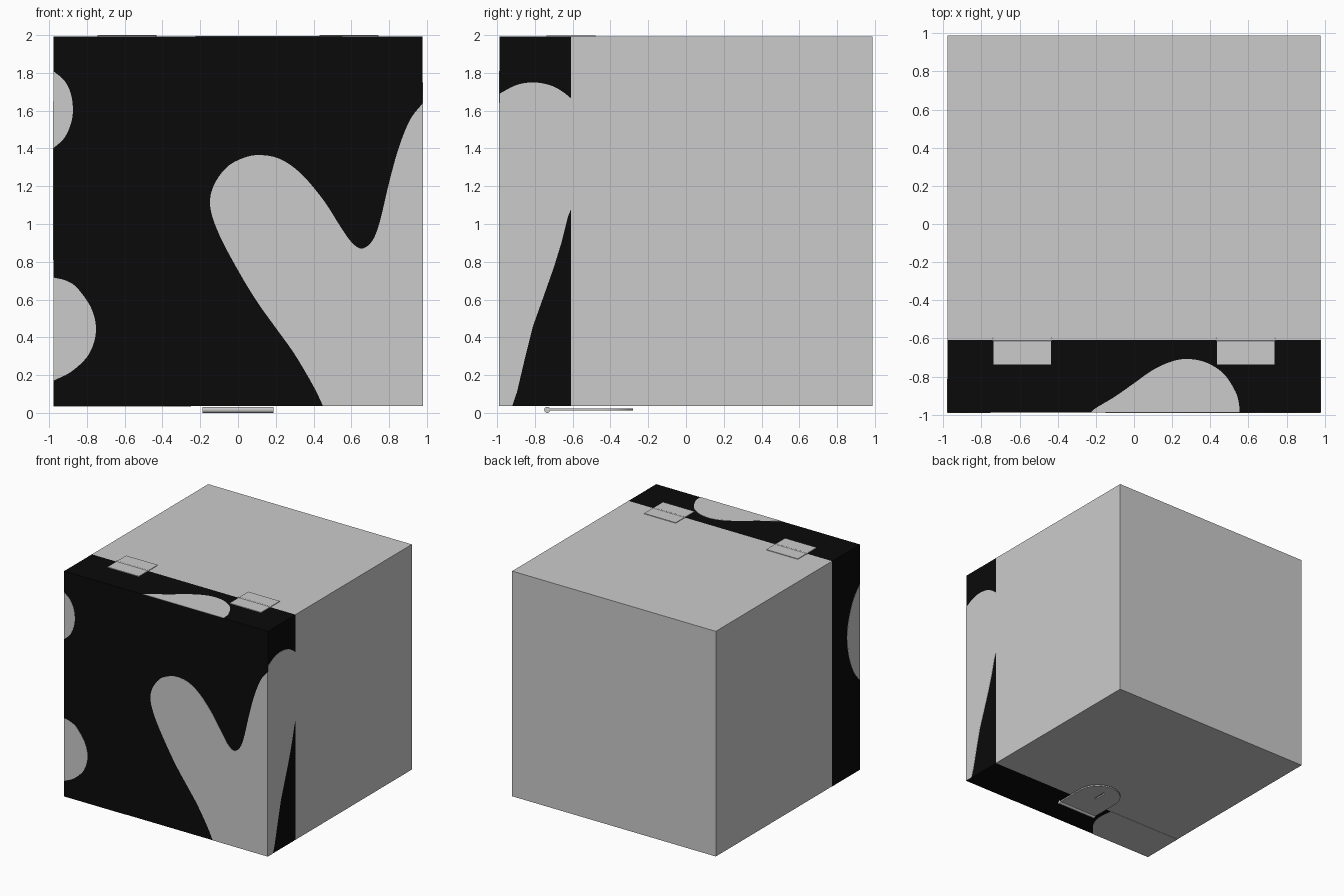
import bpy, bmesh, math
from mathutils import Vector

if "Cube" in bpy.data.objects:
    bpy.data.objects.remove(bpy.data.objects["Cube"])


def material(name, v):
    m = bpy.data.materials.new(name)
    m.diffuse_color = (v, v, v, 1)
    m.use_nodes = True
    m.node_tree.nodes["Principled BSDF"].inputs["Base Color"].default_value = m.diffuse_color
    return m


GREY = material("light grey", 0.6)
BLACK = material("black", 0.003)
X, Y, Z0, Z1, SEAM = 0.978, 0.988, 0.037, 1.992, -0.608


def finish(name, bm, mat):
    bmesh.ops.recalc_face_normals(bm, faces=bm.faces)
    me = bpy.data.meshes.new(name)
    bm.to_mesh(me)
    bm.free()
    me.materials.append(mat)
    ob = bpy.data.objects.new(name, me)
    bpy.context.collection.objects.link(ob)
    return ob


def box(name, x, y, z, mat):
    bm = bmesh.new()
    bmesh.ops.create_cube(bm, size=1)
    for v in bm.verts:
        v.co = [(a + b) / 2 + c * (b - a) for (a, b), c in zip((x, y, z), v.co)]
    return finish(name, bm, mat)


def rod(name, x, y, z, r, length):
    bm = bmesh.new()
    bmesh.ops.create_cone(bm, cap_ends=True, segments=24, radius1=r, radius2=r, depth=length)
    for v in bm.verts:
        v.co = (x + v.co.z, y + v.co.x, z + v.co.y)
    ob = finish(name, bm, GREY)
    for p in ob.data.polygons:
        p.use_smooth = len(p.vertices) == 4
    return ob


def slab(name, pts, offset, mat):
    """Prism from a 3D outline pushed along offset."""
    bm = bmesh.new()
    f = bm.faces.new([bm.verts.new(p) for p in pts])
    res = bmesh.ops.extrude_face_region(bm, geom=[f], use_keep_orig=True)
    verts = [g for g in res["geom"] if isinstance(g, bmesh.types.BMVert)]
    bmesh.ops.translate(bm, vec=offset, verts=verts)
    return finish(name, bm, mat)


def smooth(pts, n=6):
    """Catmull-Rom curve through 2D points."""
    p = [Vector(q) for q in pts]
    p = [2 * p[0] - p[1]] + p + [2 * p[-1] - p[-2]]
    out = []
    for a, b, c, d in zip(p, p[1:], p[2:], p[3:]):
        for i in range(n):
            t = i / n
            out.append(0.5 * (2 * b + (c - a) * t + (2 * a - 5 * b + 4 * c - d) * t * t
                              + (3 * b - a - 3 * c + d) * t ** 3))
    return out + [p[-2]]


def patch(name, curve, corners, place, normal):
    pts = [place(*p) for p in smooth(curve)] + [place(*p) for p in corners]
    slab(name, pts, Vector(normal) * 0.002, GREY)


# Main case and its front lid
box("case_body", (-X, X), (SEAM, Y), (Z0, Z1), GREY)
box("front_lid", (-X, X), (-Y, SEAM), (Z0, Z1), BLACK)

# Painted patches on the lid
front = lambda a, b: (a, -Y, b)
patch("front_large_patch",
      [(.45, Z0), (.4, .14), (.3, .31), (.2, .45), (.1, .59), (0, .755), (-.1, .945),
       (-.147, 1.09), (-.13, 1.2), (-.06, 1.3), (.03, 1.35), (.115, 1.365), (.22, 1.345),
       (.33, 1.27), (.45, 1.13), (.54, .99), (.6, .905), (.655, .87), (.71, .91),
       (.75, 1.01), (.8, 1.22), (.85, 1.4), (.91, 1.55), (X, 1.64)],
      [(X, Z0)], front, (0, -1, 0))
patch("front_upper_patch",
      [(-X, 1.4), (-.92, 1.455), (-.885, 1.53), (-.874, 1.605), (-.885, 1.69), (-.92, 1.76), (-X, 1.81)],
      [], front, (0, -1, 0))
patch("front_lower_patch",
      [(-X, .17), (-.88, .22), (-.79, .31), (-.752, .43), (-.775, .55), (-.85, .66), (-.91, .7), (-X, .717)],
      [], front, (0, -1, 0))
patch("top_patch",
      [(-.225, -Y), (-.2, -.965), (-.1, -.905), (0, -.835), (.1, -.765), (.2, -.72), (.285, -.708),
       (.38, -.727), (.47, -.785), (.53, -.875), (.55, -.94), (.553, -Y)],
      [], lambda a, b: (a, b, Z1), (0, 0, 1))
patch("right_patch",
      [(-Y, 1.69), (-.9, 1.735), (-.81, 1.75), (-.72, 1.735), (-.66, 1.705), (SEAM, 1.665)],
      [(SEAM, 1.08), (-.625, 1.04), (-.66, .9), (-.7, .77), (-.76, .6), (-.81, .46),
       (-.855, .28), (-.895, .11), (-.92, Z0), (-Y, Z0)],
      lambda a, b: (X, a, b), (1, 0, 0))
patch("left_patch",
      [(-Y, .81), (-.9, .92), (-.835, 1.08), (-.812, 1.25), (-.835, 1.4), (-.9, 1.55), (-Y, 1.65)],
      [], lambda a, b: (-X, a, b), (-1, 0, 0))
patch("bottom_patch",
      [(-.39, -Y), (-.33, -.92), (-.28, -.85), (-.25, -.75), (-.26, SEAM)],
      [(-X, SEAM), (-X, -Y)], lambda a, b: (a, b, Z0), (0, 0, -1))

# Two top hinges: a leaf on each side of a thin pin
for s, side in ((-1, "left"), (1, "right")):
    xs = sorted((s * .435, s * .738))
    box(side + "_hinge_front_leaf", xs, (-.738, SEAM - .006), (Z1, 1.997), GREY)
    box(side + "_hinge_back_leaf", xs, (SEAM + .006, -.48), (Z1, 1.997), GREY)
    rod(side + "_hinge_pin", s * .587, SEAM + .002, Z1, .008, .312)

# Hasp under the case: hinge barrel and rounded strap with a slot
rod("hasp_barrel", 0, -.735, .016, .016, .375)
outline = [(-.187, -.735, .012), (.187, -.735, .012)]
outline += [(.187 * math.cos(a), -.467 + .187 * math.sin(a), .012)
            for a in (math.pi * i / 32 for i in range(33))]
strap = slab("hasp_strap", outline, Vector((0, 0, .012)), GREY)
slot = box("slot_cutter", (-.009, .009), (-.5, -.38), (0, .035), GREY)
slot.hide_render = True
cut = strap.modifiers.new("slot", "BOOLEAN")
cut.operation = "DIFFERENCE"
cut.object = slot
cut.solver = "EXACT"
